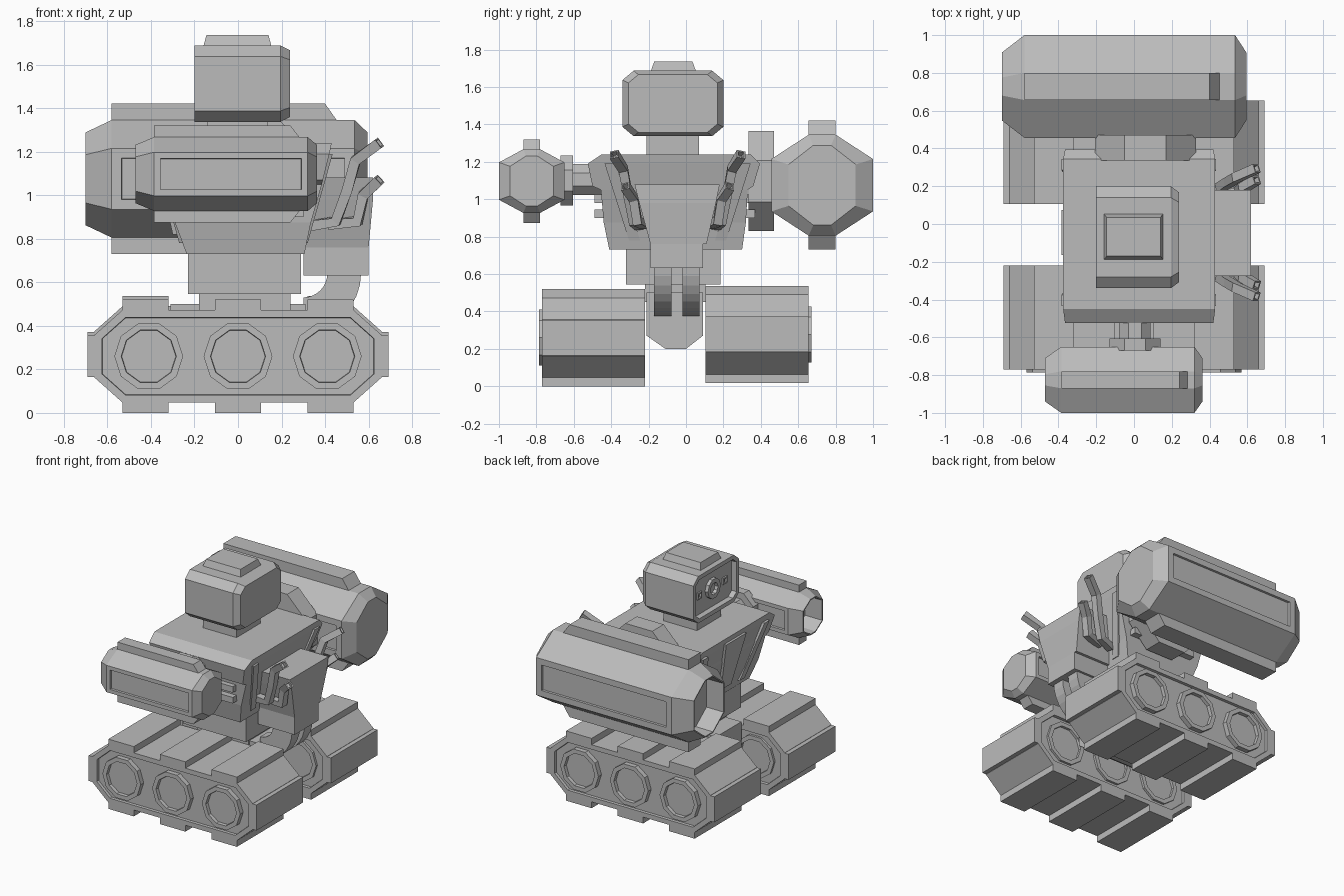
import bpy, bmesh, math
from mathutils import Vector

if "Cube" in bpy.data.objects:
    bpy.data.objects.remove(bpy.data.objects["Cube"], do_unlink=True)

grey = bpy.data.materials.new("plain grey")
grey.use_nodes = True
grey.diffuse_color = (0.5, 0.5, 0.5, 1)
grey.node_tree.nodes["Principled BSDF"].inputs["Base Color"].default_value = grey.diffuse_color
MID = -0.045  # y of the body's own mirror plane


def loft(name, rings, panels=()):
    """Skin closed rings, cap the ends; panels = (direction, inset, depth)."""
    bm = bmesh.new()
    loops = [[bm.verts.new(p) for p in ring] for ring in rings]
    n = len(loops[0])
    for a, b in zip(loops, loops[1:]):
        for i in range(n):
            bm.faces.new((a[i], a[(i + 1) % n], b[(i + 1) % n], b[i]))
    bm.faces.new(loops[0])
    bm.faces.new(loops[-1])
    bmesh.ops.recalc_face_normals(bm, faces=bm.faces[:])
    bm.normal_update()
    for direction, inset, depth in panels:
        d = Vector(direction).normalized()
        face = max((f for f in bm.faces if f.normal.dot(d) > 0.9), key=lambda f: f.calc_area())
        normal = face.normal.copy()
        bmesh.ops.inset_individual(bm, faces=[face], thickness=inset, use_even_offset=True)
        bmesh.ops.inset_individual(bm, faces=[face], thickness=0.002, use_even_offset=True)
        bmesh.ops.translate(bm, verts=face.verts[:], vec=-normal * depth)
    mesh = bpy.data.meshes.new(name)
    bm.to_mesh(mesh)
    bm.free()
    mesh.materials.append(grey)
    ob = bpy.data.objects.new(name, mesh)
    bpy.context.collection.objects.link(ob)
    return ob


def prism(name, profile, axis, a, b, panels=()):
    """Extrude a 2D profile along x or y."""
    place = (lambda u, v, t: (t, u, v)) if axis == "x" else (lambda u, v, t: (u, t, v))
    return loft(name, [[place(u, v, t) for u, v in profile] for t in (a, b)], panels)


def rect(x0, x1, y0, y1, z):
    return [(x0, y0, z), (x1, y0, z), (x1, y1, z), (x0, y1, z)]


def box(name, x, y, z, panels=()):
    return loft(name, [rect(*x, *y, h) for h in z], panels)


def gon(u, v, r, n, phase=0.0):
    return [(u + r * math.cos(math.tau * i / n + phase), v + r * math.sin(math.tau * i / n + phase))
            for i in range(n)]


def octagon(u, v, hu, hv, tu, tv):
    """Eight-sided section: half sizes hu, hv and half lengths of the flats tu, tv."""
    return [(u + a, v + b) for a, b in ((tu, hv), (hu, tv), (hu, -tv), (tu, -hv),
                                        (-tu, -hv), (-hu, -tv), (-hu, tv), (-tu, hv))]


# Track units with tread pads and wheels on both faces
def track(label, y0, y1, lift, outward):
    zc = 0.26 + lift
    prism(label + "_track", octagon(0, zc, 0.66, 0.213, 0.53, 0.097), "y", y0, y1,
          [((0, s, 0), 0.035, 0.02) for s in (-1, 1)])
    for s in (-1, 1):
        for i, x in enumerate((-0.425, 0, 0.425)):
            z = sorted((zc + s * 0.19, zc + s * 0.26))
            box(f"{label}_tread_pad", (x - 0.105, x + 0.105), (y0, y1), z)
        box(f"{label}_end_pad", sorted((s * 0.64, s * 0.692)), (y0, y1), (zc - 0.095, zc + 0.095))
        face = y1 if s > 0 else y0
        tip = face + s * (0.016 if s == outward else -0.003)
        for x in (-0.41, 0, 0.41):
            prism(f"{label}_wheel", gon(x, zc, 0.158, 10), "y", face - s * 0.05, tip,
                  [((0, s, 0), 0.03, 0.025)])


track("near", -0.77, -0.22, 0, -1)
track("far", 0.105, 0.655, 0.017, 1)

# Chassis between the tracks, pedestal and waist
prism("chassis", [(-0.21, 0.5), (-0.21, 0.27), (-0.11, 0.2), (0, 0.2), (0.09, 0.27), (0.09, 0.5)],
      "x", -0.31, 0.31)
box("pedestal", (-0.18, 0.24), (-0.22, 0.105), (0.45, 0.55))
box("waist", (-0.23, 0.29), (-0.32, 0.185), (0.545, 0.74))

# Torso, wider at the shoulders, with recessed chest and back
loft("torso", [rect(-0.236, 0.305, -0.41, 0.30, 0.73), rect(-0.29, 0.335, -0.44, 0.32, 0.875),
               rect(-0.335, 0.385, -0.455, 0.33, 1.05), rect(-0.335, 0.39, -0.5, 0.36, 1.07),
               rect(-0.365, 0.42, -0.525, 0.395, 1.19), rect(-0.375, 0.43, -0.45, 0.345, 1.24)])
for y0, y1 in ((-0.49, -0.4), (0.28, 0.37)):
    for z in (0.9, 0.98):
        box("torso_rib", (-0.22, 0.3), (y0, y1), (z, z + 0.045))


def chest_bar(name, side):
    """Slanted bars framing the torso ends."""
    for s in (-1, 1):
        x0, x1 = ((-0.25, -0.385), (0.3, 0.435))[side > 0]
        rings = [[(x + dx, MID + s * (y + dy), z) for dx, dy in
                  ((0, 0), (0, 0.06), (-side * 0.06, 0.06), (-side * 0.06, 0))]
                 for x, y, z in ((x0 + side * 0.02, 0.2, 0.78), (x1, 0.33, 1.19))]
        loft(name, rings)


chest_bar("chest_bar", -1)
chest_bar("back_bar", 1)
loft("chest_plate", [rect(-0.30, -0.2, MID - 0.06, MID + 0.06, 0.82),
                     rect(-0.385, -0.25, MID - 0.12, MID + 0.12, 1.2)])

# Neck and head, face recessed on the -x end
box("neck", (-0.14, 0.135), (-0.21, 0.07), (1.23, 1.36))
hy, hz = -0.07, 1.512
loft("head", [[(x, y, z) for y, z in octagon(hy, hz, 0.27 * k, 0.175 * k, 0.21 * k, 0.125 * k)]
              for x, k in ((-0.2, 1), (0.195, 1), (0.238, 0.88))], [((-1, 0, 0), 0.03, 0.04)])
loft("head_cap", [rect(-0.16, 0.155, -0.19, 0.055, 1.68), rect(-0.145, 0.14, -0.17, 0.035, 1.735)])
prism("eye", gon(hy, hz, 0.075, 10), "x", -0.15, -0.185, [((-1, 0, 0), 0.03, 0.025)])
for s in (-1, 1):
    prism("face_socket", gon(hy + s * 0.15, hz, 0.035, 4, math.pi / 4), "x", -0.15, -0.172,
          [((-1, 0, 0), 0.01, 0.015)])


# Arm pods: eight-sided, open at the -x end, with side panels and ridges
def pod(label, y, z, sec, xs, border, ridge, ridge_x):
    hu, hv, tu, tv = sec
    ends = ((0.66, 0.79), (1, 1), (1, 1), (0.66, 0.79))
    rings = [[(x, p, q) for p, q in octagon(y, z, hu * a, hv * b, tu * a, tv * b)]
             for x, (a, b) in zip(xs, ends)]
    loft(label + "_pod", rings, [((0, -1, 0), border, 0.015), ((0, 1, 0), border, 0.015),
                                 ((-1, 0, 0), 0.008, 0.14)])
    x0, x1, x2 = ridge_x
    for s in (-1, 1):
        base, top = z + s * (hv - 0.01), z + s * (hv + ridge)
        prism(label + "_ridge", [(x0, base), (x0, top), (x1, top), (x2, base)],
              "y", y - tu, y + tu)


pod("small", -0.825, 1.097, (0.175, 0.17, 0.045, 0.1), (-0.47, -0.385, 0.32, 0.362), 0.028,
    0.053, (-0.385, 0.24, 0.29))
pod("large", 0.728, 1.075, (0.272, 0.27, 0.072, 0.14), (-0.70, -0.58, 0.535, 0.595), 0.045,
    0.075, (-0.58, 0.40, 0.46))

# Shoulder joints
prism("small_joint_disc", gon(0.005, 1.1, 0.146, 8, math.pi / 8), "y", -0.67, -0.605)
prism("small_joint_shaft", gon(0.005, 1.105, 0.09, 8, math.pi / 8), "y", -0.61, -0.45)
prism("large_joint_disc", gon(0.06, 1.097, 0.289, 8, math.pi / 8), "y", 0.335, 0.47)

# Backpack with its bracket and two curved struts
loft("backpack", [rect(0.3, 0.6, -0.19, 0.11, 0.76), rect(0.36, 0.62, -0.25, 0.16, 0.98),
                  rect(0.38, 0.62, -0.275, 0.18, 1.08)])
box("backpack_bracket", (0.3, 0.6), (-0.19, 0.09), (0.632, 0.77))
arc = [-math.pi / 2 * i / 8 for i in range(9)]
elbow = [(0.3 + r * math.cos(a), 0.64 + r * math.sin(a))
         for r, angles in ((0.265, arc), (0.11, arc[::-1])) for a in angles]
for y0 in (-0.17, -0.02):
    prism("curved_strut", elbow, "y", y0, y0 + 0.093)


# Exhaust pipes, square in section with hollow tips
def pipe(name, path, r=0.024):
    for s in (-1, 1):
        pts = [Vector((x, MID + s * (y - MID), z)) for x, y, z in path]
        rings = []
        for i, p in enumerate(pts):
            t = (pts[min(i + 1, len(pts) - 1)] - pts[max(i - 1, 0)]).normalized()
            u = (Vector((0, 1, 0)) - t * t.y).normalized() * r
            v = t.cross(u)
            rings.append([p + u + v, p - u + v, p - u - v, p + u - v])
        loft(name, rings, [(pts[-1] - pts[-2], 0.008, 0.03)])


pipe("tall_exhaust", [(0.34, 0.16, 0.86), (0.45, 0.19, 0.88), (0.5, 0.22, 1.02),
                      (0.54, 0.245, 1.16), (0.65, 0.295, 1.24)])
pipe("short_exhaust", [(0.42, 0.13, 0.865), (0.55, 0.17, 0.88), (0.575, 0.19, 1.0),
                       (0.65, 0.235, 1.07)])
